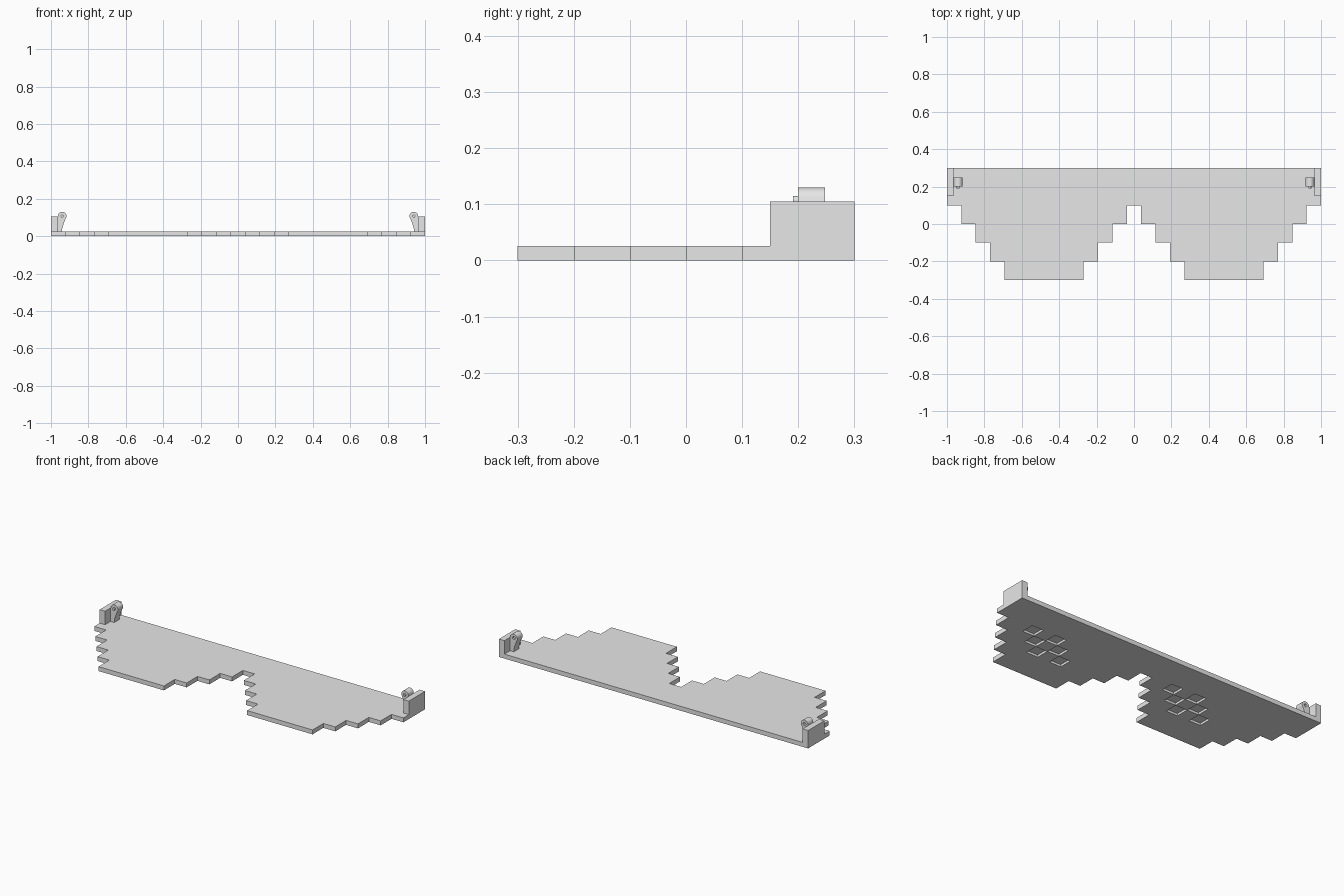
import bpy
import bmesh
from math import cos, sin, pi, radians

cube = bpy.data.objects.get("Cube")
if cube:
    bpy.data.objects.remove(cube, do_unlink=True)

# Single grey material
grey = bpy.data.materials.new("plain_grey")
grey.use_nodes = True
grey.diffuse_color = (0.8, 0.8, 0.8, 1)
grey.node_tree.nodes["Principled BSDF"].inputs["Base Color"].default_value = (0.8, 0.8, 0.8, 1)

PIXEL = 1 / 13
ROW = 0.1
THICK = 0.026


def prism(name, outlines, axis, start, end):
    """Extrude closed 2D outlines along 'Y' (x, z points) or 'Z' (x, y points)."""
    bm = bmesh.new()
    for points in outlines:
        def ring(d):
            return [bm.verts.new((u, d, v) if axis == 'Y' else (u, v, d)) for u, v in points]
        low, high = ring(start), ring(end)
        bm.faces.new(low)
        bm.faces.new(high)
        for i in range(len(points)):
            j = (i + 1) % len(points)
            bm.faces.new((low[i], low[j], high[j], high[i]))
    bmesh.ops.recalc_face_normals(bm, faces=bm.faces)
    mesh = bpy.data.meshes.new(name)
    bm.to_mesh(mesh)
    bm.free()
    mesh.materials.append(grey)
    obj = bpy.data.objects.new(name, mesh)
    bpy.context.collection.objects.link(obj)
    return obj


def activate(obj):
    bpy.ops.object.select_all(action='DESELECT')
    obj.select_set(True)
    bpy.context.view_layer.objects.active = obj


def cut(obj, cutter):
    cutter.hide_render = True
    mod = obj.modifiers.new("cut", 'BOOLEAN')
    mod.operation = 'DIFFERENCE'
    mod.solver = 'EXACT'
    mod.object = cutter
    activate(obj)
    bpy.ops.object.modifier_apply(modifier=mod.name)
    bpy.data.objects.remove(cutter, do_unlink=True)


def arc(cx, cz, r, a0, a1, n):
    return [(cx + r * cos(radians(a0 + (a1 - a0) * i / n)),
             cz + r * sin(radians(a0 + (a1 - a0) * i / n))) for i in range(n + 1)]


def box(x0, x1, y0, y1):
    return [(x0, y0), (x1, y0), (x1, y1), (x0, y1)]


# Stepped lens plate: outer steps down one side, inner steps up to the nose gap
half = [(1, 0.3)]
for k in range(5):
    x = 1 - k * PIXEL
    if k:
        half.append((x, ROW * (2 - k)))
    half.append((x, ROW * (1 - k)))
for k in range(3, -1, -1):
    x = (k + 0.5) * PIXEL
    half += [(x, -ROW * k), (x, ROW * (1 - k))]
# keep the lowest inner step on the bottom edge
clean = []
for p in half:
    if not clean or (abs(p[0] - clean[-1][0]) + abs(p[1] - clean[-1][1])) > 1e-6:
        clean.append(p)
plate = prism("lens_plate", [clean + [(-x, y) for x, y in reversed(clean)]], 'Z', 0, THICK)

# Checkered square recesses under each lens
h = PIXEL * 0.49
squares = []
for first_x in (0.74, -0.195):
    for row in range(3):
        for col in range(2):
            cx = first_x - (row + 2 * col) * PIXEL
            cy = (1 - row) * PIXEL
            squares.append(box(cx - h, cx + h, cy - h, cy + h))
cut(plate, prism("recess_cutter", squares, 'Z', -0.02, THICK / 2))

# Hinge at each end: block, rounded lug with a socket behind, and front pin
PIVOT_X, PIVOT_Z = 0.94, 0.107
for side, s in (("left", 1), ("right", -1)):
    def mirrored(points):
        return [(s * u, v) for u, v in points]

    prism(side + "_end_block", [mirrored(box(0.965, 1, 0.15, 0.3))], 'Z', THICK, 0.105)

    profile = [(0.968, THICK), (0.968, 0.095)]
    profile += arc(PIVOT_X, PIVOT_Z, 0.023, 0, 215, 20)
    profile += [(0.929, 0.075), (0.936, 0.056), (0.94, 0.04), (0.941, THICK)]
    lug = prism(side + "_hinge_lug", [mirrored(profile)], 'Y', 0.2, 0.248)
    hole = mirrored(arc(PIVOT_X, PIVOT_Z, 0.009, 0, 345, 23))
    cut(lug, prism("socket_cutter", [hole], 'Y', 0.238, 0.26))

    pin = prism(side + "_hinge_pin",
                [mirrored(arc(PIVOT_X, PIVOT_Z, 0.008, 0, 345, 23))], 'Y', 0.191, 0.201)
    for obj in (lug, pin):
        activate(obj)
        bpy.ops.object.shade_smooth_by_angle(angle=pi / 6)
